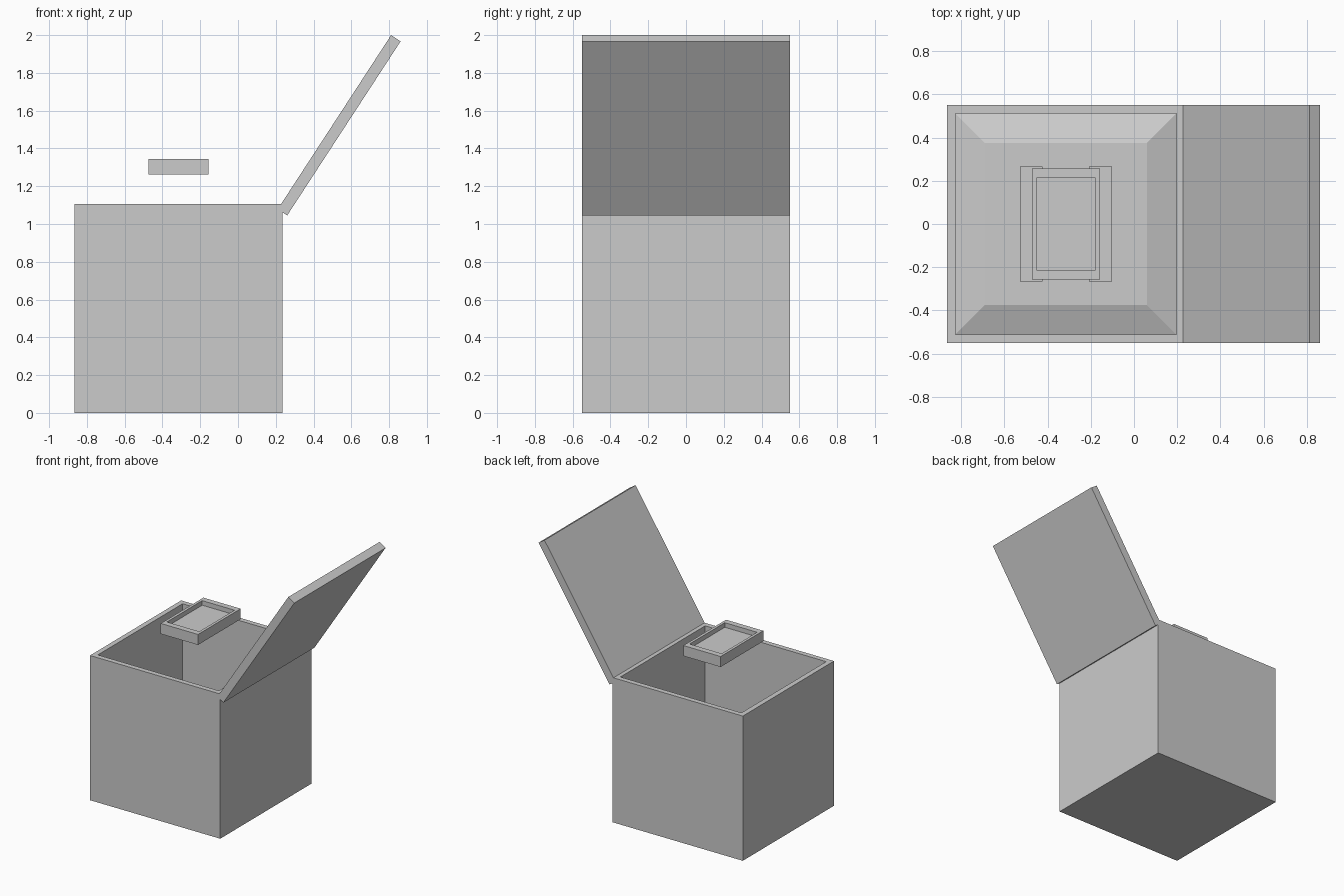
import bpy, bmesh
from mathutils import Matrix, Vector

if "Cube" in bpy.data.objects:
    bpy.data.objects.remove(bpy.data.objects["Cube"])

CX = -0.315  # centre of the box in x


def finish(name, bm):
    bmesh.ops.recalc_face_normals(bm, faces=bm.faces)
    me = bpy.data.meshes.new(name)
    bm.to_mesh(me)
    bm.free()
    ob = bpy.data.objects.new(name, me)
    bpy.context.collection.objects.link(ob)
    return ob


def block(size, centre):
    bm = bmesh.new()
    bmesh.ops.create_cube(bm, size=1, matrix=Matrix.Translation(centre) @ Matrix.Diagonal((*size, 1)))
    return bm


def top_face(bm):
    return max(bm.faces, key=lambda f: f.normal.z)


def sink(bm, face, rim, depth):
    """Inset a face, then push it straight down to leave a vertical-walled recess."""
    bmesh.ops.inset_region(bm, faces=[face], thickness=rim)
    new = bmesh.ops.extrude_discrete_faces(bm, faces=[face])["faces"][0]
    bmesh.ops.translate(bm, verts=new.verts, vec=(0, 0, -depth))
    return new


# open box, with a shallow bevelled platform on its floor
bm = block((1.1, 1.1, 1.105), (CX, 0, 0.5525))
bm.normal_update()
floor = sink(bm, top_face(bm), 0.055, 1.05)
bmesh.ops.inset_region(bm, faces=[floor], thickness=0.193)
bmesh.ops.translate(bm, verts=floor.verts, vec=(0, 0, 0.05))
finish("box", bm)

# two bars on the platform
for side, name in ((-1, "left_bar"), (1, "right_bar")):
    finish(name, block((0.105, 0.53, 0.06), (CX + side * 0.16, 0, 0.13)))

# floating tray with a recessed top
bm = block((0.315, 0.515, 0.08), (CX, 0, 1.303))
bm.normal_update()
sink(bm, top_face(bm), 0.03, 0.035)
tray = finish("tray", bm)
for v in tray.data.vertices:  # the rim is wider at the short ends
    if abs(v.co.y) < 0.24:
        v.co.y *= 0.205 / 0.2275

# tilted open lid
lid = finish("lid", block((0.06, 1.1, 1.1), (0.03, 0, 0.55)))
up = Vector((0.546, 0, 0.838))
out = Vector((up.z, 0, -up.x))
lid.data.transform(Matrix((out, (0, 1, 0), up)).transposed().to_4x4())
lid.data.transform(Matrix.Translation((0.21, 0, 1.078)))
